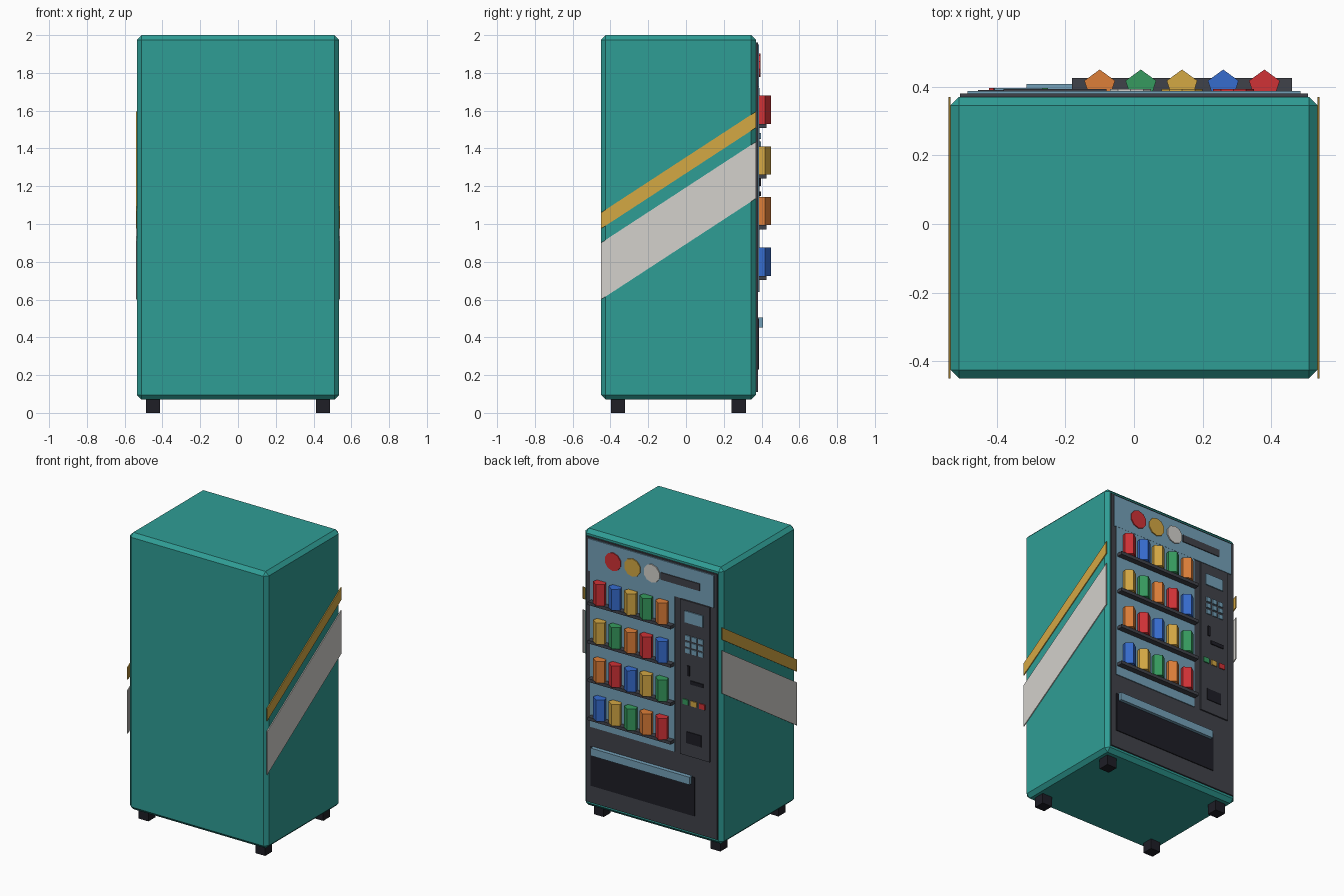
import bpy, bmesh, math

if "Cube" in bpy.data.objects:
    bpy.data.objects.remove(bpy.data.objects["Cube"])


def mat(name, r, g, b):
    def lin(c):
        c /= 255
        return c / 12.92 if c <= 0.04045 else ((c + 0.055) / 1.055) ** 2.4
    m = bpy.data.materials.new(name)
    m.diffuse_color = (lin(r), lin(g), lin(b), 1)
    m.use_nodes = True
    m.node_tree.nodes["Principled BSDF"].inputs["Base Color"].default_value = m.diffuse_color
    return m


TEAL = mat("teal", 47, 157, 149)
WHITE = mat("off_white", 211, 209, 204)
GOLD = mat("gold", 212, 168, 68)
RED = mat("red", 208, 50, 54)
BLUE = mat("blue", 54, 108, 206)
GREEN = mat("green", 54, 154, 94)
ORANGE = mat("orange", 220, 126, 56)
PALE = mat("pale_blue", 116, 160, 184)
GREY = mat("dark_grey", 64, 66, 74)
BLACK = mat("black", 30, 30, 38)


def finish(name, bm, material):
    bmesh.ops.recalc_face_normals(bm, faces=bm.faces[:])
    me = bpy.data.meshes.new(name)
    bm.to_mesh(me)
    bm.free()
    me.materials.append(material)
    ob = bpy.data.objects.new(name, me)
    bpy.context.collection.objects.link(ob)
    return ob


def box(name, xs, ys, zs, material, bevel=0):
    bm = bmesh.new()
    bmesh.ops.create_cube(bm, size=1)
    for v in bm.verts:
        for i, (a, b) in enumerate((xs, ys, zs)):
            v.co[i] = a if v.co[i] < 0 else b
    if bevel:
        bmesh.ops.bevel(bm, geom=bm.edges[:], offset=bevel, segments=1, affect='EDGES')
    return finish(name, bm, material)


def prism(name, base, offset, material):
    """Extrude a flat outline along an offset vector."""
    bm = bmesh.new()
    face = bm.faces.new([bm.verts.new(p) for p in base])
    ext = bmesh.ops.extrude_face_region(bm, geom=[face])
    bmesh.ops.translate(bm, vec=offset,
                        verts=[g for g in ext["geom"] if isinstance(g, bmesh.types.BMVert)])
    return finish(name, bm, material)


# Cabinet and feet
box("cabinet", (-.535, .535), (-.45, .37), (.07, 2), TEAL, .025)
for x in (-.45, .45):
    for y in (-.36, .28):
        box("foot", (x - .038, x + .038), (y - .038, y + .038), (0, .08), BLACK)

# Slanted side stripes, low edge at the -y end
for side in (-1, 1):
    for name, low, high, m in (("wide_stripe", .60, .90, WHITE), ("thin_stripe", .975, 1.06, GOLD)):
        x, rise = side * .534, .535
        prism(name, [(x, -.45, low), (x, .37, low + rise), (x, .37, high + rise), (x, -.45, high)],
              (side * .007, 0, 0), m)

# Dispensing face
box("face_plate", (-.507, .507), (.365, .38), (.11, 1.96), GREY)
box("header_panel", (-.485, .485), (.379, .387), (1.725, 1.95), PALE)
box("window_panel", (-.18, .47), (.379, .386), (.64, 1.725), PALE)
box("header_slot", (-.38, -.08), (.386, .393), (1.815, 1.865), GREY)
for x, m in ((.29, RED), (.14, GOLD), (-.01, WHITE)):
    ring = [(x + .063 * math.sin(a * math.tau / 10), .386, 1.84 + .063 * math.cos(a * math.tau / 10))
            for a in range(10)]
    prism("header_disc", ring, (0, .008, 0), m)

# Shelves with five-sided cans
order = [RED, BLUE, GOLD, GREEN, ORANGE]
for row in range(4):
    z = 1.53 - .268 * row
    box("shelf", (-.18, .46), (.38, .426), (z - .022, z), GREY)
    for i in range(5):
        x = .38 - .12 * i
        ring = [(x + .047 * math.sin(a * math.tau / 5), .403 + .047 * math.cos(a * math.tau / 5), z)
                for a in range(5)]
        prism("can", ring, (0, 0, .149), order[(i + 2 * row) % 5])

# Control panel and its parts
box("control_panel", (-.455, -.228), (.379, .39), (.64, 1.72), GREY)


def control(name, x, z, w, h, material, depth=.007):
    box(name, (x - w / 2, x + w / 2), (.389, .39 + depth), (z - h / 2, z + h / 2), material)


control("screen", -.337, 1.61, .14, .08, PALE)
for x in (-.29, -.34, -.39):
    for z in (1.465, 1.42, 1.375):
        control("key", x, z, .036, .032, PALE)
control("coin_slot", -.294, 1.237, .018, .07, BLACK)
control("note_slot", -.36, 1.16, .1, .025, BLACK)
for x, m in ((-.272, GREEN), (-.336, GOLD), (-.4, RED)):
    control("button", x, 1.015, .044, .036, m)
control("change_pocket", -.335, .77, .115, .08, BLACK, .005)

# Pick-up chute with handle flap
box("chute", (-.335, .467), (.379, .386), (.23, .50), BLACK)
box("chute_handle", (-.313, .45), (.38, .408), (.452, .505), PALE)
